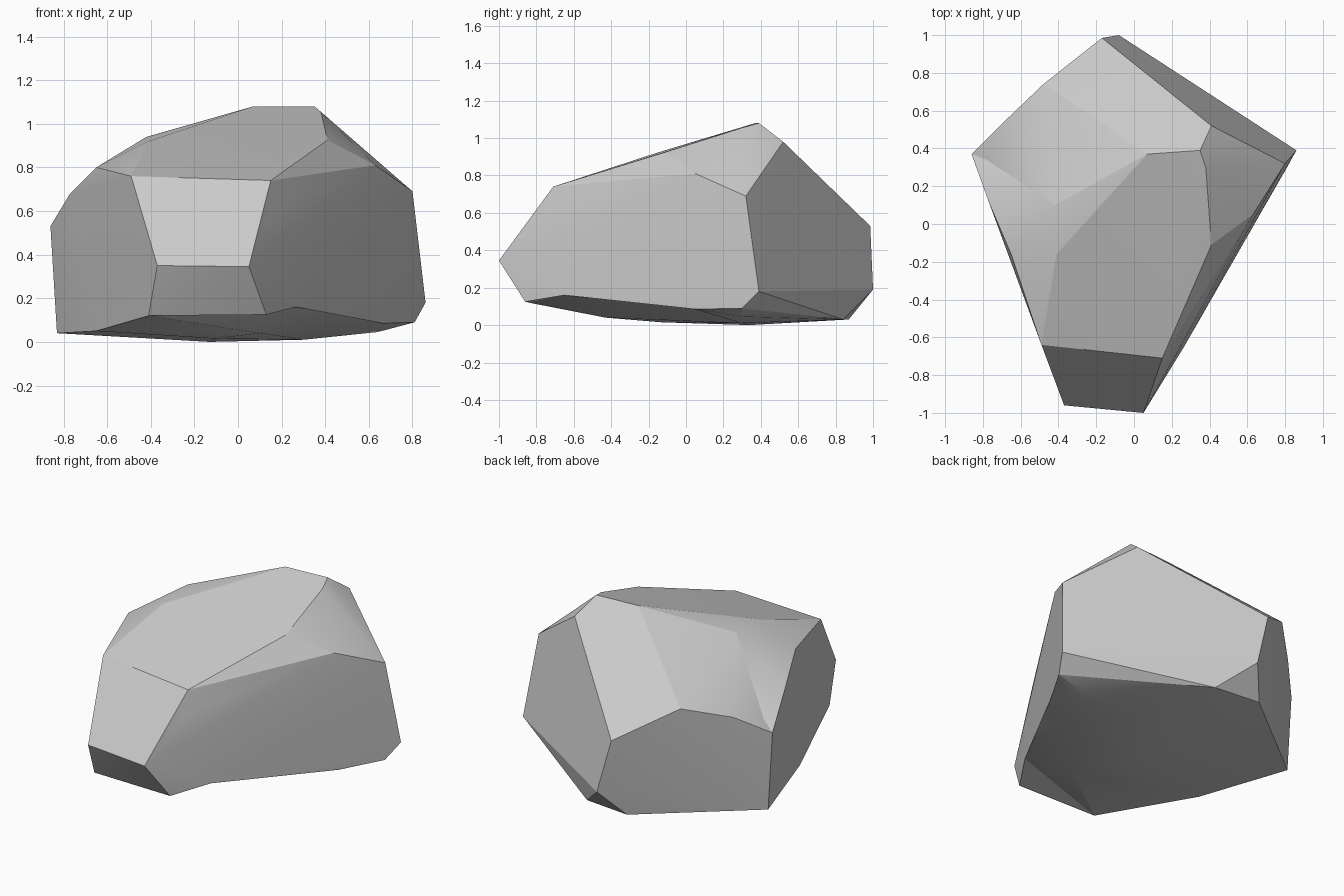
import bpy, bmesh, math

if "Cube" in bpy.data.objects:
    bpy.data.objects.remove(bpy.data.objects["Cube"])

# Corners of the boulder, ring by ring
crown = [(.07, .37, 1.08), (.35, .39, 1.08), (.41, .52, .98), (.38, .30, 1.055),
         (.41, -.11, .925), (-.41, -.16, .92), (-.42, .10, .94)]
shoulder = [(.15, -.71, .74), (-.49, -.64, .76), (-.65, -.16, .80), (-.77, .12, .68),
            (-.70, .53, .645), (-.48, .74, .72), (-.17, .985, .53),
            (.80, .32, .69), (.63, .05, .81)]
waist = [(.05, -1, .345), (-.37, -.96, .35), (-.86, .37, .53), (-.08, 1, .19),
         (.86, .39, .18), (.15, -.76, .60)]
foot = [(.13, -.86, .125), (-.41, -.84, .12), (-.48, -.65, .10), (-.65, -.20, .05),
        (-.83, .37, .04), (-.20, .87, .03), (.10, .84, .03), (.81, .30, .09),
        (-.13, .34, 0), (.30, .30, .01), (-.10, -.13, .015), (.64, .30, .045),
        (.10, -.43, .04)]
# Corners pushed up or down after wrapping, to make shallow chips
chips = [((.265, -.65, .075), .085), ((.48, -.27, .055), .095),
         ((.665, .05, .055), .03), ((-.78, .34, .63), -.05)]

# Wrap a faceted shell round the corners
bm = bmesh.new()
for p in crown + shoulder + waist + foot:
    bm.verts.new(p)
moved = [(bm.verts.new(p), dz) for p, dz in chips]
bmesh.ops.convex_hull(bm, input=bm.verts[:])
for v, dz in moved:
    if v.is_valid:
        v.co.z += dz
loose = [v for v in bm.verts if not v.link_faces]
bmesh.ops.delete(bm, geom=loose, context='VERTS')
bmesh.ops.recalc_face_normals(bm, faces=bm.faces[:])

# Boulder object, with crisp facet edges
mesh = bpy.data.meshes.new("boulder")
bm.to_mesh(mesh)
bm.free()
boulder = bpy.data.objects.new("boulder", mesh)
bpy.context.collection.objects.link(boulder)
bpy.context.view_layer.objects.active = boulder
boulder.select_set(True)
bpy.ops.object.shade_smooth_by_angle(angle=math.radians(18))
